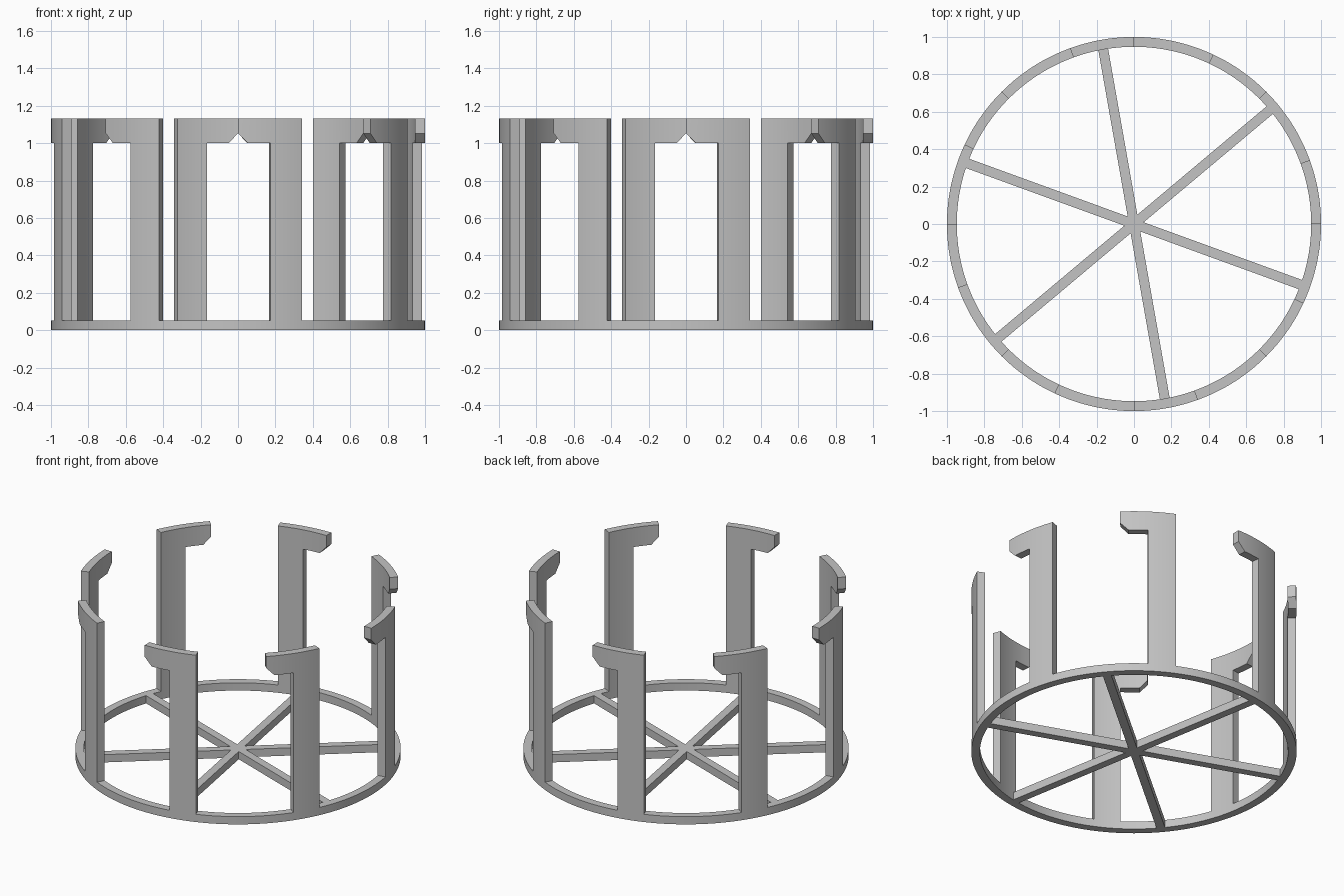
import bpy, bmesh
from math import asin, radians
from mathutils import Vector, Matrix

if "Cube" in bpy.data.objects:
    bpy.data.objects.remove(bpy.data.objects["Cube"])

T = 2 / 38            # wall, bar and base thickness
R_OUT, R_IN = 1.0, 1.0 - T
HEAD_Z, TOP_Z = 1.0, 43 / 38
POSTS, SPOKES = 8, 6

grey = bpy.data.materials.new("plain_grey")
grey.use_nodes = True
COLOUR = (0.55, 0.55, 0.55, 1)
grey.diffuse_color = COLOUR
grey.node_tree.nodes["Principled BSDF"].inputs["Base Color"].default_value = COLOUR


def polar(radius, angle, z=0.0):
    return Matrix.Rotation(angle, 3, "Z") @ Vector((radius, 0, z))


def to_mesh(bm, name):
    bmesh.ops.recalc_face_normals(bm, faces=bm.faces)
    mesh = bpy.data.meshes.new(name)
    bm.to_mesh(mesh)
    bm.free()
    mesh.materials.append(grey)
    return mesh


def add_object(name, mesh, turn=0.0):
    obj = bpy.data.objects.new(name, mesh)
    obj.rotation_euler.z = turn
    bpy.context.collection.objects.link(obj)
    return obj


def curved_wall(name, cells):
    """Bend cells of (start degree, left bottom, right bottom, top) into a thick wall."""
    bm = bmesh.new()
    for deg, low_a, low_b, high in cells:
        a, b = radians(deg), radians(deg + 1)
        corners = ((a, low_a), (b, low_b), (b, high), (a, high))
        bm.faces.new([bm.verts.new(polar(R_OUT, ang, z)) for ang, z in corners])
    bmesh.ops.remove_doubles(bm, verts=bm.verts, dist=1e-5)
    new = bmesh.ops.extrude_face_region(bm, geom=bm.faces[:], use_keep_orig=True)["geom"]
    for v in new:
        if isinstance(v, bmesh.types.BMVert):
            v.co.x *= R_IN / R_OUT
            v.co.y *= R_IN / R_OUT
    return to_mesh(bm, name)


# Base ring
objects = [add_object("base_ring", curved_wall("base_ring", [(d, 0, 0, T) for d in range(360)]))]


# Hooked posts: a wide head with a chamfered tip over a narrower column
def head_bottom(deg):
    return HEAD_Z + T * max(0, 1 - deg / 3)


cells = [(d, head_bottom(d), head_bottom(d + 1), TOP_Z) for d in range(20)]
cells += [(d, T, T, HEAD_Z) for d in range(10, 20)]
post_mesh = curved_wall("hooked_post", cells)
for i in range(POSTS):
    objects.append(add_object(f"hooked_post_{i + 1}", post_mesh, radians(i * 360 / POSTS - 90)))

# Spoke star joined at the centre
bm = bmesh.new()
half = asin(T / 2 / R_IN)
outline = []
for i in range(SPOKES):
    a = radians(40 + i * 360 / SPOKES)
    outline += [polar(T, a - radians(30)), polar(R_IN + 0.002, a - half), polar(R_IN + 0.002, a + half)]
face = bm.faces.new([bm.verts.new(p) for p in outline])
top = bmesh.ops.extrude_face_region(bm, geom=[face], use_keep_orig=True)["geom"]
bmesh.ops.translate(bm, vec=(0, 0, T), verts=[g for g in top if isinstance(g, bmesh.types.BMVert)])
objects.append(add_object("spokes", to_mesh(bm, "spokes")))

# Smooth the curved walls, keep the corners crisp
bpy.ops.object.select_all(action="DESELECT")
for obj in objects:
    obj.select_set(True)
bpy.context.view_layer.objects.active = objects[0]
bpy.ops.object.shade_smooth_by_angle(angle=radians(25))
